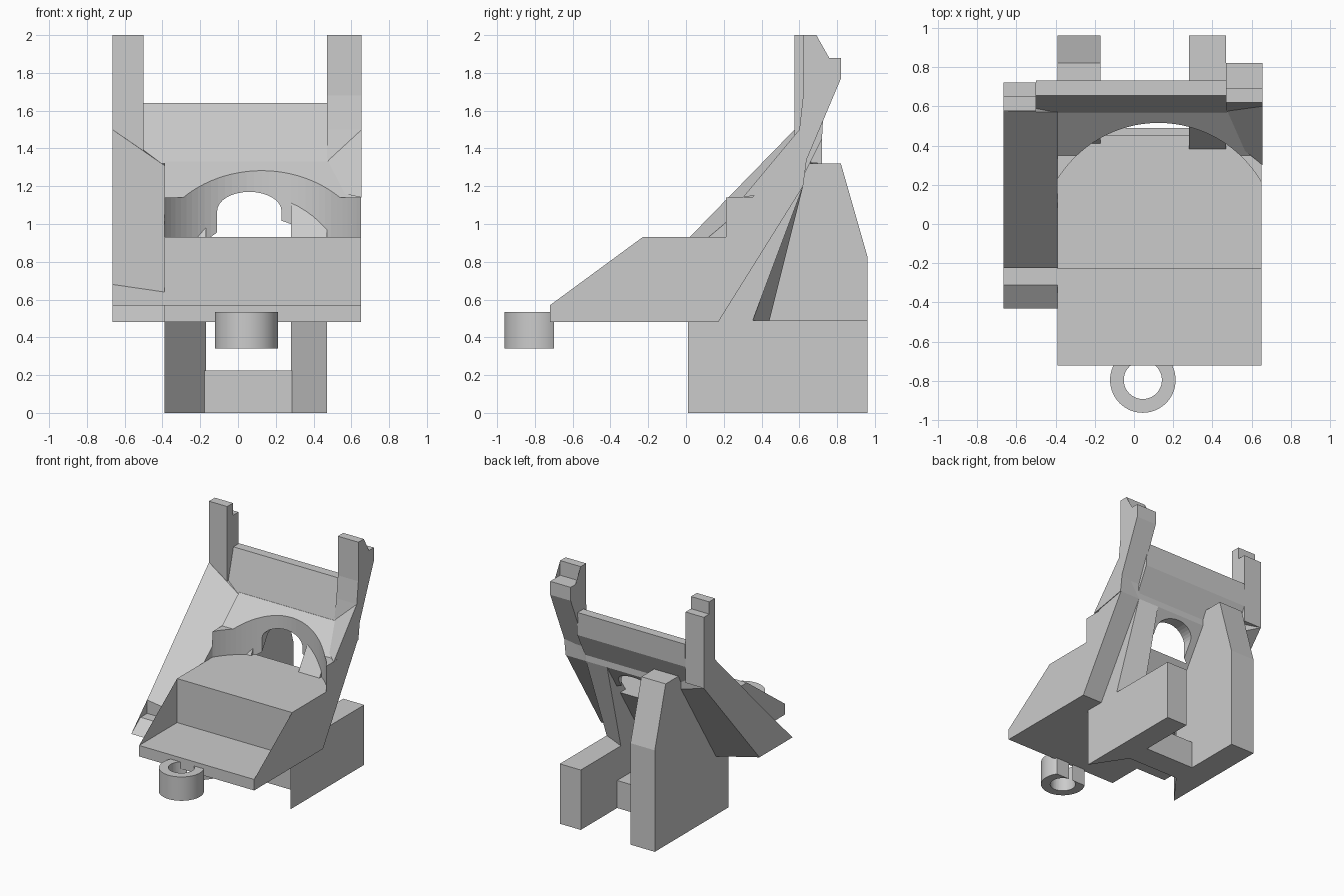
import bpy, bmesh, math

if "Cube" in bpy.data.objects:
    bpy.data.objects.remove(bpy.data.objects["Cube"])

grey = bpy.data.materials.new("plain grey")
grey.use_nodes = True
grey.diffuse_color = (0.6, 0.6, 0.6, 1)
grey.node_tree.nodes["Principled BSDF"].inputs["Base Color"].default_value = (0.6, 0.6, 0.6, 1)


def loft(name, ends):
    """Solid between two outlines that have equal point counts."""
    bm = bmesh.new()
    a, b = [[bm.verts.new(p) for p in ring] for ring in ends]
    bm.faces.new(a)
    bm.faces.new(b)
    for i in range(len(a)):
        j = (i + 1) % len(a)
        bm.faces.new((a[i], a[j], b[j], b[i]))
    bmesh.ops.triangulate(bm, faces=[f for f in bm.faces if len(f.verts) > 4 or ends[0][0][0] != ends[0][1][0]])
    bmesh.ops.recalc_face_normals(bm, faces=bm.faces)
    mesh = bpy.data.meshes.new(name)
    bm.to_mesh(mesh)
    bm.free()
    mesh.materials.append(grey)
    obj = bpy.data.objects.new(name, mesh)
    bpy.context.scene.collection.objects.link(obj)
    return obj


def side_loft(name, x0, prof0, x1, prof1=None):
    """Loft of (y, z) side profiles along x."""
    return loft(name, [[(x0, y, z) for y, z in prof0], [(x1, y, z) for y, z in prof1 or prof0]])


def plan_prism(name, plan, z0, z1):
    """Upright prism of an (x, y) plan."""
    return loft(name, [[(x, y, z0) for x, y in plan], [(x, y, z1) for x, y in plan]])


def circle(cx, cy, r, n):
    return [(cx + r * math.cos(math.tau * i / n), cy + r * math.sin(math.tau * i / n)) for i in range(n)]


def cut(obj, cutter):
    mod = obj.modifiers.new("cut", 'BOOLEAN')
    mod.operation = 'DIFFERENCE'
    mod.solver = 'EXACT'
    mod.object = cutter
    cutter.hide_render = True
    cutter.hide_viewport = True
    cutter.display_type = 'WIRE'


# Stepped central body with a sloping back
body = side_loft("central_body", -0.39, [
    (-0.72, 0.48), (0.17, 0.48), (0.62, 1.2), (0.62, 1.33), (0.57, 1.33),
    (0.35, 1.14), (0.2, 1.14), (0.2, 0.93), (-0.23, 0.93), (-0.23, 0.57), (-0.72, 0.57)], 0.65)

# Round niche and arched doorway
cut(body, plan_prism("niche_cutter", circle(0.125, -0.09, 0.605, 96), 0.93, 1.8))
arch = [(0.06 + 0.17 * math.cos(math.pi * i / 16), 1.07 + 0.1 * math.sin(math.pi * i / 16)) for i in range(17)]
arch += [(-0.11, 0.931), (0.23, 0.931)]
cut(body, loft("doorway_cutter", [[(x, y, z) for x, z in arch] for y in (0.3, 0.9)]))

# Sloping wing on the right side
side_loft("right_wing", -0.665, [
    (-0.43, 0.48), (-0.31, 0.57), (-0.225, 0.57), (-0.225, 0.68), (0.575, 1.5),
    (0.72, 1.5), (0.72, 1.32), (0.0, 0.48)], -0.39, [
    (-0.43, 0.48), (-0.31, 0.57), (-0.225, 0.57), (-0.225, 0.64), (0.57, 1.31),
    (0.63, 1.33), (0.62, 1.2), (0.17, 0.48)])

# Beam across the top
side_loft("top_beam", -0.5, [(0.57, 1.32), (0.655, 1.64), (0.73, 1.64), (0.72, 1.45), (0.62, 1.25)], 0.48)

# Stepped towers
side_loft("right_tower", -0.665, [
    (0.575, 1.33), (0.575, 2), (0.65, 2), (0.65, 1.9), (0.72, 1.9), (0.72, 1.32)], -0.5)
side_loft("left_tower", 0.47, [
    (0.57, 1.3), (0.6, 1.5), (0.62, 1.68), (0.62, 2), (0.69, 2), (0.69, 1.88),
    (0.82, 1.88), (0.82, 1.77), (0.63, 1.32), (0.62, 1.2)], 0.655)
side_loft("left_tower_foot", 0.655, [(0.3, 1.14), (0.6, 1.5), (0.64, 1.35), (0.62, 1.2)],
          0.47, [(0.45, 1.18), (0.575, 1.33), (0.62, 1.33), (0.62, 1.2)])

# Legs, with fronts angled towards the middle
left_plan = [(0.47, 0.01), (0.47, 0.96), (0.28, 0.96), (0.28, 0.3)]
right_plan = [(-0.39, 0.01), (-0.39, 0.96), (-0.17, 0.96), (-0.17, 0.3)]
plan_prism("left_leg", left_plan, 0, 0.49)
plan_prism("right_leg", right_plan, 0, 0.49)
side_loft("right_leg_upper", -0.39, [
    (0.17, 0.48), (0.96, 0.48), (0.96, 0.83), (0.82, 1.32), (0.62, 1.32)], -0.17)
side_loft("left_leg_brace", 0.47, [(0.1, 0.48), (0.35, 0.48), (0.62, 1.2), (0.55, 1.2)],
          0.28, [(0.1, 0.48), (0.44, 0.48), (0.62, 1.2), (0.55, 1.2)])
side_loft("leg_crossbar", -0.18, [(0.29, 0), (0.49, 0), (0.49, 0.225), (0.29, 0.225)], 0.29)

# Front ring with a flat back
ring = plan_prism("front_ring", circle(0.045, -0.795, 0.167, 64), 0.34, 0.535)
cut(ring, plan_prism("ring_hole_cutter", circle(0.045, -0.795, 0.097, 48), 0.2, 0.7))
cut(ring, plan_prism("ring_flat_cutter", [(-0.3, -0.7), (0.4, -0.7), (0.4, -0.4), (-0.3, -0.4)], 0.2, 0.7))
for o in (ring, body):
    bpy.ops.object.select_all(action='DESELECT')
    o.select_set(True)
    bpy.context.view_layer.objects.active = o
    bpy.ops.object.shade_smooth_by_angle(angle=math.radians(25))
